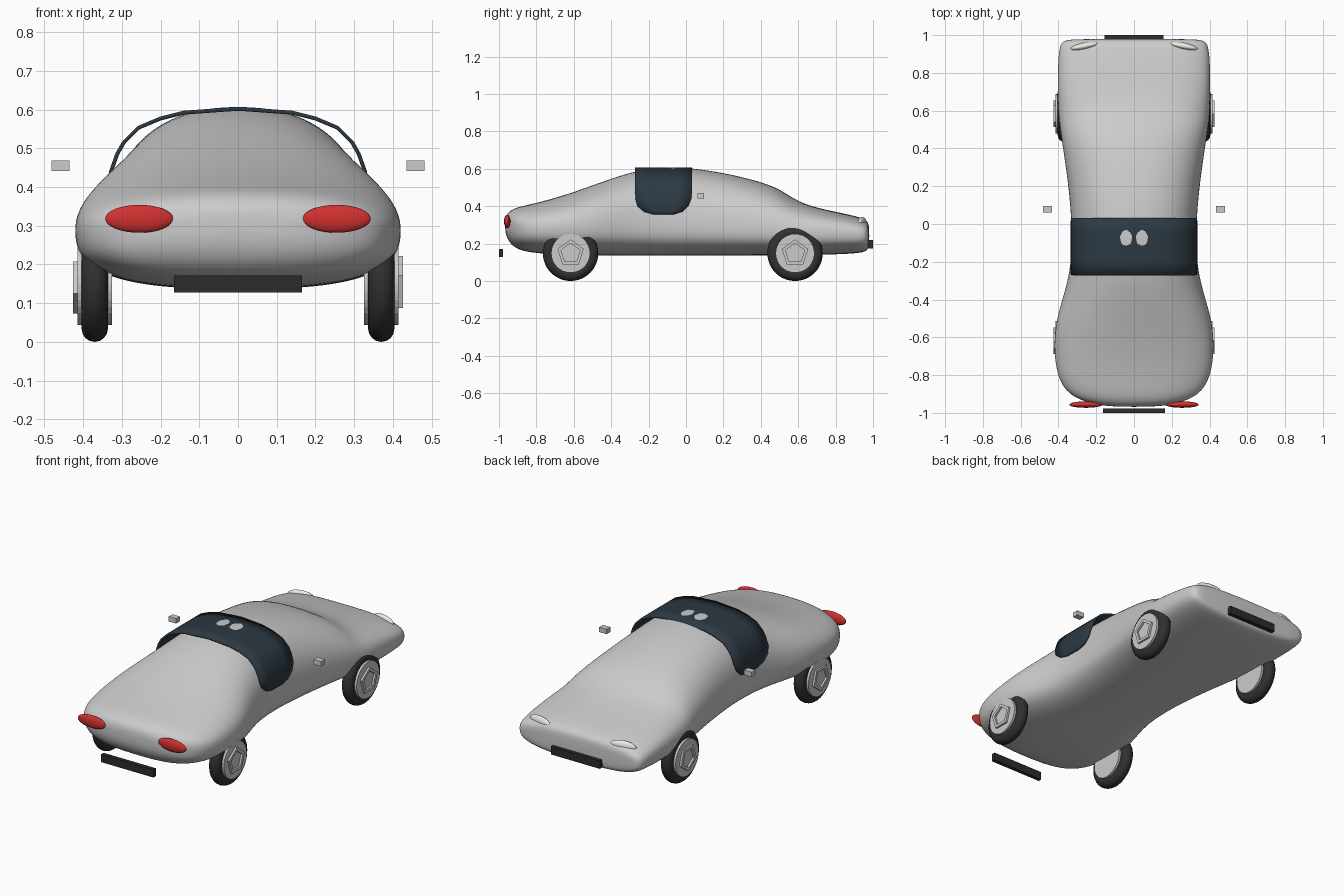
import bpy, bmesh, math
from mathutils import Matrix, Vector

if "Cube" in bpy.data.objects:
    bpy.data.objects.remove(bpy.data.objects["Cube"])


def mat(name, col):
    m = bpy.data.materials.new(name)
    m.diffuse_color = (*col, 1)
    m.use_nodes = True
    m.node_tree.nodes["Principled BSDF"].inputs["Base Color"].default_value = m.diffuse_color
    return m


RUBBER = mat("rubber", (0.03, 0.03, 0.03))
GLASS = mat("glass", (0.025, 0.04, 0.055))
RED = mat("red", (0.65, 0.03, 0.03))
DARK = mat("dark trim", (0.025, 0.025, 0.025))
PALE = mat("pale lens", (0.85, 0.85, 0.8))


def finish(name, bm, material=None, smooth=True):
    bmesh.ops.recalc_face_normals(bm, faces=bm.faces)
    me = bpy.data.meshes.new(name)
    bm.to_mesh(me)
    bm.free()
    ob = bpy.data.objects.new(name, me)
    bpy.context.collection.objects.link(ob)
    if material:
        me.materials.append(material)
    for p in me.polygons:
        p.use_smooth = smooth
    return ob


def box(name, lo, hi, material=None):
    lo, hi = Vector(lo), Vector(hi)
    bm = bmesh.new()
    bmesh.ops.create_cube(bm, size=1, matrix=Matrix.Translation((lo + hi) / 2) @ Matrix.Diagonal((*(hi - lo), 1)))
    return finish(name, bm, material, False)


def ellipsoid(name, center, radii, turn, material):
    bm = bmesh.new()
    m = Matrix.Translation(center) @ Matrix.Rotation(turn, 4, 'Z') @ Matrix.Diagonal((*radii, 1))
    bmesh.ops.create_uvsphere(bm, u_segments=32, v_segments=16, radius=1, matrix=m)
    return finish(name, bm, material)


# body: lofted sections (y, half width, bottom, waist, top)
SECTIONS = [
    (-0.968, 0.10, 0.27, 0.30, 0.33), (-0.955, 0.22, 0.22, 0.30, 0.365),
    (-0.92, 0.315, 0.18, 0.295, 0.388), (-0.87, 0.375, 0.158, 0.29, 0.402),
    (-0.78, 0.414, 0.146, 0.29, 0.422), (-0.64, 0.427, 0.138, 0.29, 0.462),
    (-0.50, 0.412, 0.136, 0.29, 0.512), (-0.38, 0.374, 0.136, 0.295, 0.555),
    (-0.25, 0.340, 0.136, 0.30, 0.595), (-0.10, 0.329, 0.136, 0.30, 0.612),
    (0.04, 0.334, 0.136, 0.30, 0.604), (0.20, 0.348, 0.136, 0.29, 0.580),
    (0.38, 0.374, 0.136, 0.28, 0.538), (0.50, 0.392, 0.136, 0.27, 0.495),
    (0.58, 0.400, 0.136, 0.265, 0.435), (0.68, 0.405, 0.138, 0.26, 0.395),
    (0.84, 0.405, 0.143, 0.255, 0.362), (0.945, 0.396, 0.150, 0.25, 0.338),
    (0.972, 0.375, 0.165, 0.245, 0.318), (0.98, 0.31, 0.19, 0.245, 0.290)]
N = 32
bm = bmesh.new()
rings = []
for y, w, zb, zm, zt in SECTIONS:
    ring = []
    for i in range(N):
        a = 2 * math.pi * i / N
        c, s = math.cos(a), math.sin(a)
        e = (2.8 if y > 0.65 else 2.3) if s > 0 else 2.8
        x = w * math.copysign(abs(c) ** (2 / e), c)
        h = abs(s) ** (2 / e)
        ring.append(bm.verts.new((x, y, zm + h * ((zt - zm) if s > 0 else (zb - zm)))))
    rings.append(ring)
for r, q in zip(rings, rings[1:]):
    for i in range(N):
        j = (i + 1) % N
        bm.faces.new((r[i], r[j], q[j], q[i]))
bm.faces.new(rings[0])
bm.faces.new(rings[-1])
body = finish("body", bm)
body.modifiers.new("smooth", 'SUBSURF').levels = 2
body.modifiers["smooth"].render_levels = 2

# glass band arching over the cabin: half profile (x, z, y start, y end)
half = [(0.329, 0.355, -0.17, -0.07), (0.331, 0.370, -0.225, -0.02), (0.331, 0.40, -0.26, 0.012),
        (0.328, 0.44, -0.27, 0.028), (0.312, 0.485, -0.272, 0.032), (0.295, 0.515, -0.272, 0.033),
        (0.257, 0.553, -0.272, 0.033), (0.20, 0.577, -0.272, 0.033), (0.14, 0.592, -0.272, 0.033)]
arch = half + [(0, 0.602, -0.272, 0.033)] + [(-x, z, a, b) for x, z, a, b in reversed(half)]
bm = bmesh.new()
rows = [[bm.verts.new((x, a + (b - a) * t / 4, z)) for t in range(5)] for x, z, a, b in arch]
for r, q in zip(rows, rows[1:]):
    for t in range(4):
        bm.faces.new((r[t], r[t + 1], q[t + 1], q[t]))
band = finish("window_band", bm, GLASS)
solid = band.modifiers.new("thickness", 'SOLIDIFY')
solid.thickness = 0.01
solid.offset = 0


def wheel(name, side, y):
    z = 0.148
    place = Matrix.Translation((side * 0.37, y, z)) @ Matrix.Rotation(side * math.pi / 2, 4, 'Y')
    # tyre
    bpy.ops.mesh.primitive_torus_add(major_radius=0.114, minor_radius=0.034,
                                     major_segments=48, minor_segments=16)
    tyre = bpy.context.object
    tyre.name = name + "_tyre"
    tyre.matrix_world = place
    tyre.data.materials.append(RUBBER)
    for p in tyre.data.polygons:
        p.use_smooth = True
    # hub disc
    bm = bmesh.new()
    bmesh.ops.create_cone(bm, cap_ends=True, segments=32, radius1=0.104, radius2=0.104, depth=0.09, matrix=place)
    finish(name + "_hub", bm, None, False)
    # raised pentagon on the outer face
    bm = bmesh.new()
    loops = []
    for r, h in ((0.074, 0.04), (0.074, 0.056), (0.054, 0.056), (0.054, 0.04)):
        loops.append([bm.verts.new(place @ Vector((-r * math.cos(a), r * math.sin(a), h)))
                      for a in (math.tau * k / 5 for k in range(5))])
    for k in range(4):
        p, q = loops[k], loops[(k + 1) % 4]
        for i in range(5):
            j = (i + 1) % 5
            bm.faces.new((p[i], p[j], q[j], q[i]))
    finish(name + "_spoke_ring", bm, None, False)


for side, label in ((1, "right"), (-1, "left")):
    wheel("front_wheel_" + label, side, -0.617)
    wheel("rear_wheel_" + label, side, 0.583)
    ellipsoid("front_light_" + label, (side * 0.255, -0.956, 0.318), (0.088, 0.017, 0.036), 0, RED)
    ellipsoid("rear_light_" + label, (side * 0.262, 0.942, 0.312), (0.075, 0.018, 0.03), -side * 0.2, PALE)
    xs = sorted((side * 0.435, side * 0.482))
    box("mirror_" + label, (xs[0], 0.062, 0.441), (xs[1], 0.096, 0.469))

# bumper bars
box("front_bumper", (-0.165, -1.0, 0.127), (0.165, -0.978, 0.172), DARK)
box("rear_bumper", (-0.155, 0.975, 0.174), (0.155, 1.0, 0.219), DARK)
